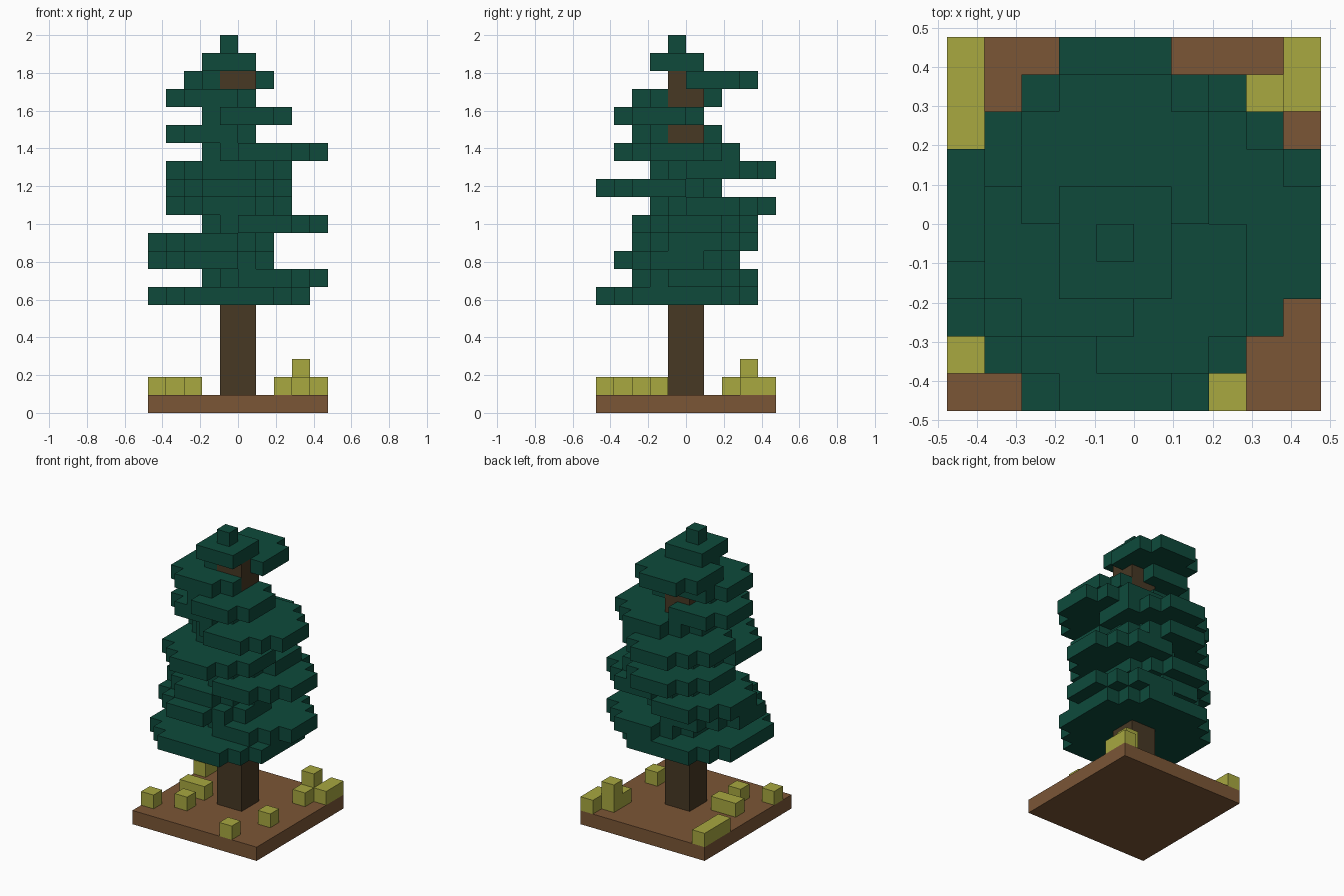
import bpy
import bmesh

cube = bpy.data.objects.get("Cube")
if cube:
    bpy.data.objects.remove(cube, do_unlink=True)

U = 2 / 21  # size of one block


def make_material(name, rgb):
    """Flat material from 0-255 sRGB values."""
    lin = [((c / 255 + 0.055) / 1.055) ** 2.4 if c > 10 else c / 255 / 12.92 for c in rgb]
    mat = bpy.data.materials.new(name)
    mat.use_nodes = True
    mat.diffuse_color = (*lin, 1)
    bsdf = next(n for n in mat.node_tree.nodes if n.type == 'BSDF_PRINCIPLED')
    bsdf.inputs["Base Color"].default_value = (*lin, 1)
    bsdf.inputs["Roughness"].default_value = 0.9
    return mat


LEAF = make_material("dark_green_leaves", (14, 74, 59))
BARK = make_material("dark_brown_bark", (71, 56, 36))
SOIL = make_material("brown_soil", (123, 86, 54))
GRASS = make_material("yellow_green_grass", (168, 168, 64))


def slab(name, cells, z, height, mat):
    """Extrude a set of grid cells into one solid, all sizes in blocks."""
    bm = bmesh.new()
    verts = {}

    def vert(i, j):
        if (i, j) not in verts:
            verts[i, j] = bm.verts.new((i * U, j * U, z * U))
        return verts[i, j]

    for i, j in sorted(cells):
        bm.faces.new([vert(i, j), vert(i + 1, j), vert(i + 1, j + 1), vert(i, j + 1)])
    base = bm.faces[:]
    top = bmesh.ops.extrude_face_region(bm, geom=base, use_keep_orig=True)["geom"]
    for v in top:
        if isinstance(v, bmesh.types.BMVert):
            v.co.z += height * U
    bmesh.ops.recalc_face_normals(bm, faces=bm.faces[:])
    bmesh.ops.dissolve_limit(bm, angle_limit=0.01, verts=bm.verts[:], edges=bm.edges[:])
    mesh = bpy.data.meshes.new(name)
    bm.to_mesh(mesh)
    bm.free()
    mesh.materials.append(mat)
    obj = bpy.data.objects.new(name, mesh)
    bpy.context.collection.objects.link(obj)
    return obj


def rect(x0, x1, y0, y1):
    return {(i, j) for i in range(x0, x1) for j in range(y0, y1)}


def disc(x, y, size):
    """Stepped round patch of blocks with its low corner at x, y."""
    cut = {9: 2, 7: 2, 5: 1}.get(size, 0)
    return {(x + i, y + j) for i in range(size) for j in range(size)
            if min(i, size - 1 - i) + min(j, size - 1 - j) >= cut}


# Ground and trunk
slab("ground", rect(-5, 5, -5, 5), 0, 1, SOIL)
trunk = rect(-1, 1, -1, 1)
slab("trunk", trunk, 1, 18, BARK)

# Leaf layers from the bottom up: low corner x, y and width
layers = [(-5, -5, 9), (-2, -3, 7), (-5, -4, 7), (-5, -3, 7), (-2, -3, 7),
          (-4, -2, 7), (-4, -5, 7), (-4, -2, 7), (-2, -4, 7), (-4, -3, 5),
          (-2, -4, 5), (-4, -3, 5), (-3, -1, 5), (-2, -2, 3), (-1, -1, 1)]
for n, (x, y, size) in enumerate(layers):
    cells = disc(x, y, size)
    if n < 13:  # the trunk passes through all but the top two layers
        cells -= trunk
    slab(f"leaf_layer_{n + 1}", cells, 6 + n, 1, LEAF)

# Grass tufts: x range, y range and height
tufts = [(-5, -4, 2, 5, 1), (-5, -4, -4, -3, 1), (-3, -2, -3, -2, 1),
         (-4, -2, -1, 0, 1), (2, 3, -5, -4, 1), (3, 4, -2, -1, 1),
         (3, 4, 2, 3, 1), (3, 4, 3, 4, 2), (4, 5, 3, 5, 1)]
for n, (x0, x1, y0, y1, h) in enumerate(tufts):
    slab(f"grass_tuft_{n + 1}", rect(x0, x1, y0, y1), 1, h, GRASS)
